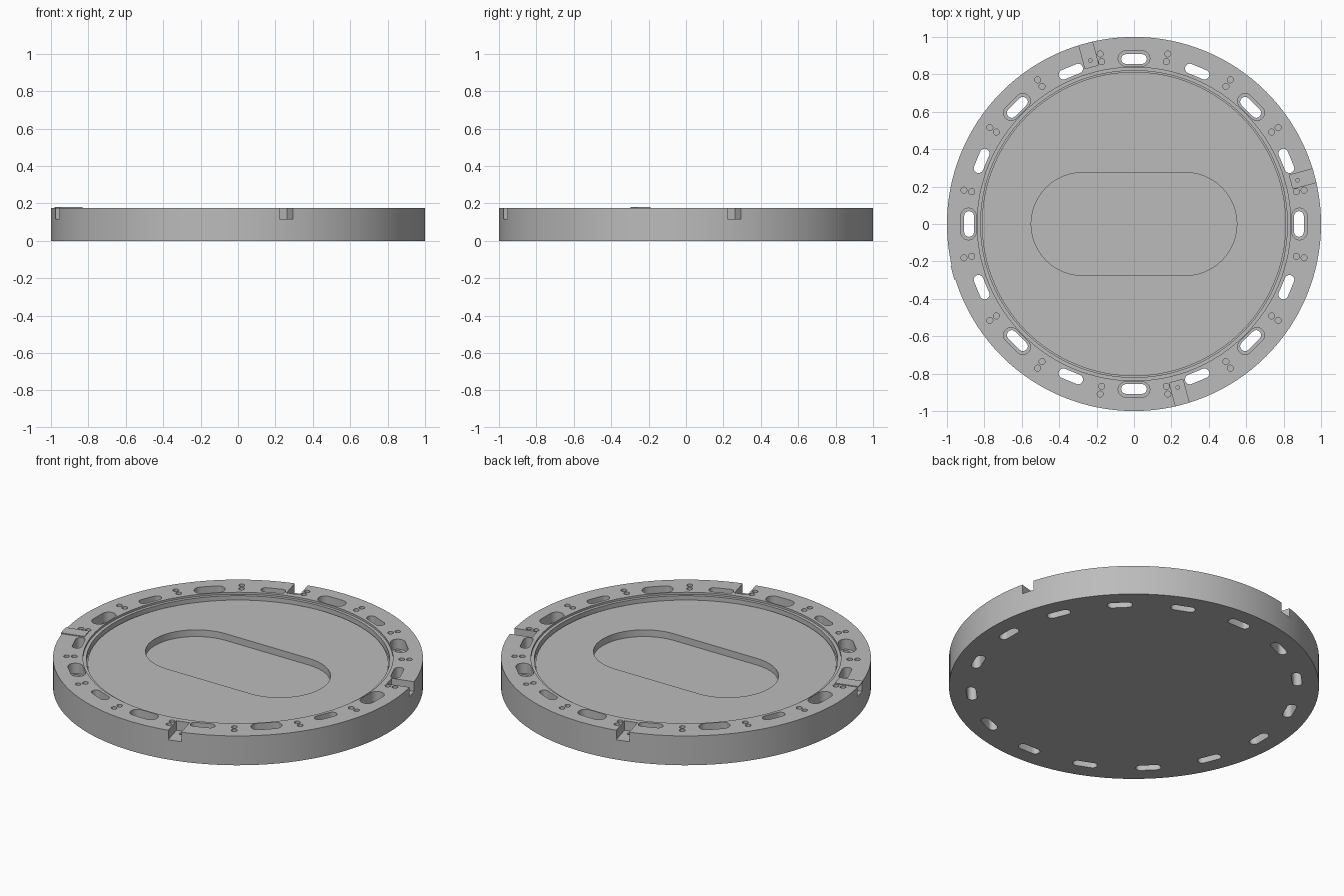
import bpy, bmesh
from math import sin, cos, pi, radians
from mathutils import Matrix

cube = bpy.data.objects.get("Cube")
if cube:
    bpy.data.objects.remove(cube)

TOP, FLOOR = 0.175, 0.14

grey = bpy.data.materials.new("plain grey")
grey.use_nodes = True
GREY = (0.5, 0.5, 0.5, 1)
grey.diffuse_color = GREY
grey.node_tree.nodes["Principled BSDF"].inputs["Base Color"].default_value = GREY


def finish(name, bm):
    bmesh.ops.recalc_face_normals(bm, faces=bm.faces)
    mesh = bpy.data.meshes.new(name)
    bm.to_mesh(mesh)
    bm.free()
    mesh.materials.append(grey)
    ob = bpy.data.objects.new(name, mesh)
    bpy.context.collection.objects.link(ob)
    return ob


def stadium(length, width, n=10):
    """Outline with round ends, long axis on x."""
    r, h = width / 2, (length - width) / 2
    pts = []
    for side in (1, -1):
        for i in range(n + 1):
            a = -pi / 2 + pi * i / n
            pts.append((side * (h + r * cos(a)), side * r * sin(a)))
    return pts


def circle(r, n=16):
    return [(r * cos(2 * pi * i / n), r * sin(2 * pi * i / n)) for i in range(n)]


def rectangle(w, d):
    return [(-w / 2, -d / 2), (w / 2, -d / 2), (w / 2, d / 2), (-w / 2, d / 2)]


def prism(bm, outline, z0, z1, radius=0, angle=90):
    """Upright prism, placed on the ring with its x axis along the tangent."""
    place = Matrix.Rotation(radians(angle - 90), 4, 'Z') @ Matrix.Translation((0, radius, 0))
    low, high = ([bm.verts.new(place @ Matrix.Translation((x, y, z)).translation)
                  for x, y in outline] for z in (z0, z1))
    bm.faces.new(low[::-1])
    bm.faces.new(high)
    n = len(outline)
    for i in range(n):
        j = (i + 1) % n
        bm.faces.new((low[i], low[j], high[j], high[i]))


def cut(target, outline, z0, z1, radius=0, angles=(90,)):
    bm = bmesh.new()
    for a in angles:
        prism(bm, outline, z0, z1, radius, a)
    cutter = finish("cutter", bm)
    cutter.hide_render = True
    mod = target.modifiers.new("cut", 'BOOLEAN')
    mod.operation, mod.solver, mod.object = 'DIFFERENCE', 'EXACT', cutter
    bpy.context.view_layer.objects.active = target
    bpy.ops.object.modifier_apply(modifier=mod.name)
    bpy.data.objects.remove(cutter)


# Turned disc with a raised rim, a narrow ledge and a fine groove
profile = [(0, 0), (1, 0), (1, TOP), (0.838, TOP), (0.838, 0.163), (0.82, 0.163),
           (0.82, 0.13), (0.813, 0.13), (0.813, FLOOR), (0, FLOOR)]
bm = bmesh.new()
verts = [bm.verts.new((r, 0, z)) for r, z in profile]
edges = [bm.edges.new(pair) for pair in zip(verts, verts[1:])]
bmesh.ops.spin(bm, geom=verts + edges, cent=(0, 0, 0), axis=(0, 0, 1),
               angle=2 * pi, steps=128, use_merge=True)
bmesh.ops.remove_doubles(bm, verts=bm.verts, dist=1e-5)
bmesh.ops.dissolve_limit(bm, angle_limit=0.001, verts=bm.verts, edges=bm.edges)
disc = finish("ring_base", bm)

# Central pocket
cut(disc, stadium(1.1, 0.55, 24), 0.1, 0.3)

# Through slots, every second one with a wider seat
cut(disc, stadium(0.137, 0.052), -0.1, 0.3, 0.882, [i * 22.5 for i in range(16)])
cut(disc, stadium(0.17, 0.082), 0.115, 0.3, 0.885, [i * 45 for i in range(8)])

# Pairs of small blind holes between the slots
between = [11.25 + i * 22.5 for i in range(16)]
for radius in (0.885, 0.927):
    cut(disc, circle(0.016), 0.13, 0.3, radius, between)

# Edge notches, each with a small hole in its floor
notches = [15 + i * 90 for i in range(4)]
cut(disc, rectangle(0.075, 0.2), 0.118, 0.3, 0.97, notches)
cut(disc, circle(0.01), 0.08, 0.3, 0.905, notches)

# Thin cover over one notch
bm = bmesh.new()
prism(bm, rectangle(0.075, 0.135), 0.174, 0.18, 0.9375, 195)
cover = finish("notch_cover", bm)

bpy.ops.object.select_all(action='DESELECT')
disc.select_set(True)
bpy.context.view_layer.objects.active = disc
bpy.ops.object.shade_smooth_by_angle(angle=radians(30))
